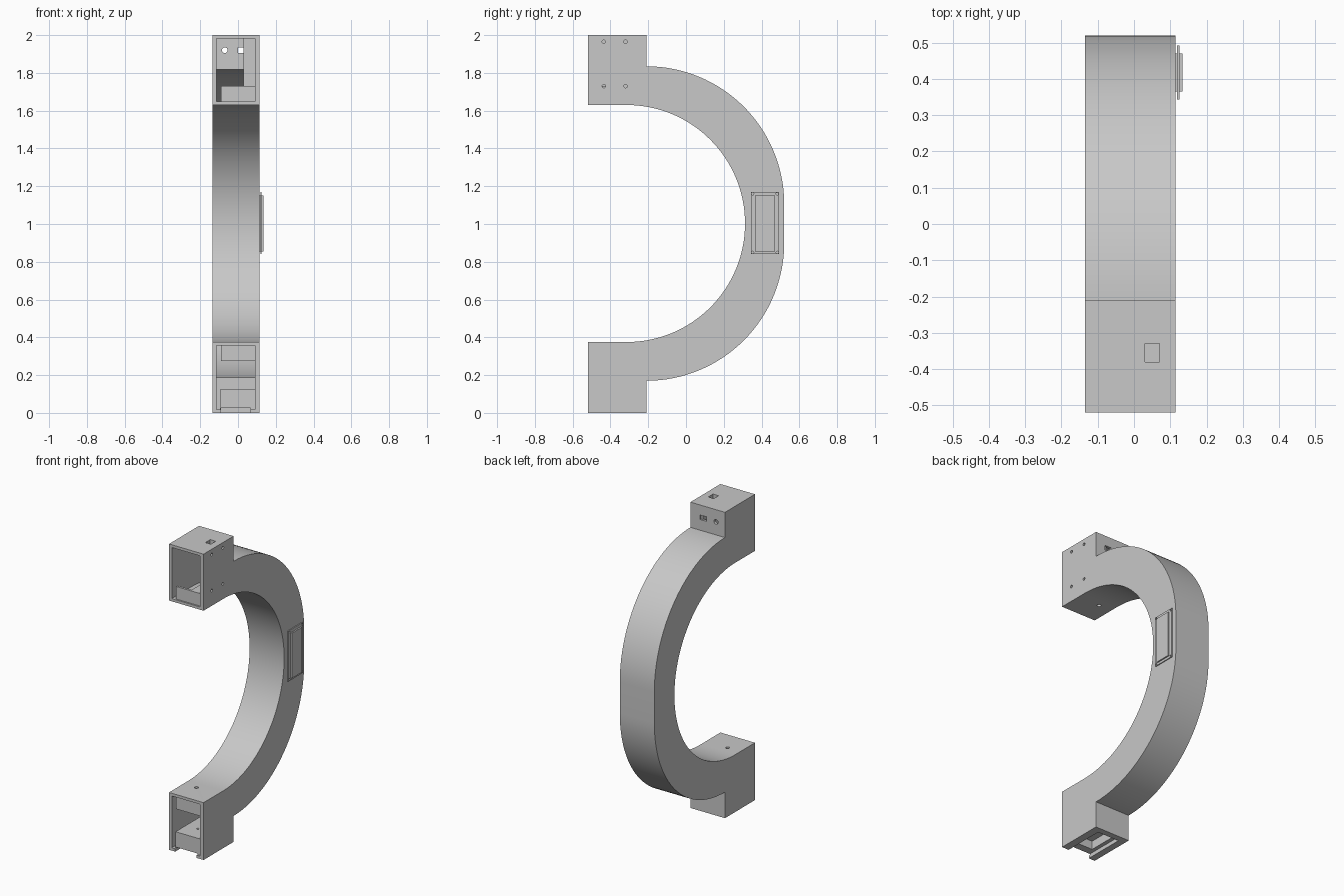
import bpy, bmesh, math
from mathutils import Matrix, Vector

old = bpy.data.objects.get("Cube")
if old:
    bpy.data.objects.remove(old, do_unlink=True)

grey = bpy.data.materials.new("light_grey")
grey.use_nodes = True
grey.diffuse_color = (0.58, 0.58, 0.58, 1)
grey.node_tree.nodes["Principled BSDF"].inputs["Base Color"].default_value = grey.diffuse_color


def finish(name, bm):
    bmesh.ops.recalc_face_normals(bm, faces=bm.faces)
    mesh = bpy.data.meshes.new(name)
    bm.to_mesh(mesh)
    bm.free()
    mesh.materials.append(grey)
    obj = bpy.data.objects.new(name, mesh)
    bpy.context.collection.objects.link(obj)
    return obj


def box(name, x, y, z):
    bm = bmesh.new()
    size = [b - a for a, b in (x, y, z)]
    mid = [(a + b) / 2 for a, b in (x, y, z)]
    bmesh.ops.create_cube(bm, size=1, matrix=Matrix.Translation(mid) @ Matrix.Diagonal((*size, 1)))
    return finish(name, bm)


def rod(name, centre, axis, radius, length):
    bm = bmesh.new()
    turn = Vector((0, 0, 1)).rotation_difference(Vector(axis)).to_matrix().to_4x4()
    bmesh.ops.create_cone(bm, cap_ends=True, segments=24, radius1=radius, radius2=radius,
                          depth=length, matrix=Matrix.Translation(centre) @ turn)
    return finish(name, bm)


def arc(cy, cz, r, start, end, steps):
    angles = [math.radians(start + (end - start) * i / steps) for i in range(steps + 1)]
    return [(cy + r * math.cos(a), cz + r * math.sin(a)) for a in angles]


def c_shape(name, x0, x1, wall=0.0):
    """C outline in the side plane, inset by the wall and open past the front."""
    front = -0.54 if wall else -0.52
    back = -0.21 - wall
    r_out, r_in = 0.73 - wall, 0.6275 + wall
    pts = [(front, wall), (back, wall)]
    if wall:
        pts.append((back, 0.17 + wall))
    pts += arc(-0.21, 0.90, r_out, -90, 0, 32)
    pts += arc(-0.21, 1.105, r_out, 0, 90, 32)
    if wall:
        pts.append((back, 1.835 - wall))
    pts += [(back, 2 - wall), (front, 2 - wall), (front, 1.63 + wall)]
    pts += arc(-0.315, 1.0025, r_in, 90, -90, 64)
    pts.append((front, 0.375 - wall))
    bm = bmesh.new()
    face = bm.faces.new([bm.verts.new((x0, y, z)) for y, z in pts])
    ext = bmesh.ops.extrude_face_region(bm, geom=[face])["geom"]
    bmesh.ops.translate(bm, vec=(x1 - x0, 0, 0), verts=[v for v in ext if isinstance(v, bmesh.types.BMVert)])
    return finish(name, bm)


def cut(targets, cutters):
    for target in targets:
        bpy.context.view_layer.objects.active = target
        for c in cutters:
            mod = target.modifiers.new("cut", "BOOLEAN")
            mod.operation, mod.solver, mod.object = "DIFFERENCE", "EXACT", c
            bpy.ops.object.modifier_apply(modifier=mod.name)
    for c in cutters:
        bpy.data.objects.remove(c, do_unlink=True)


# Hollow C-shaped arm with a block at each end
arm = c_shape("arm_shell", -0.135, 0.115)
cut([arm], [c_shape("cavity", -0.115, 0.09, 0.018)])

# Fittings inside the upper block
upright = box("upper_corner_box", (0.03, 0.10), (-0.42, -0.22), (1.725, 1.99))
box("upper_ledge", (0.012, 0.10), (-0.50, -0.25), (1.64, 1.73))
box("upper_front_lip", (-0.09, 0.10), (-0.51, -0.495), (1.64, 1.73))

# Fittings inside the lower block
deck = box("lower_deck", (-0.095, 0.10), (-0.51, -0.22), (0.012, 0.125))
box("lower_hanging_lip", (-0.09, 0.10), (-0.51, -0.495), (0.275, 0.365))
box("lower_hanging_ledge", (0.012, 0.10), (-0.50, -0.25), (0.275, 0.365))

# Socket in the top, slot and hole in the rear wall, cable holes
cut([arm, upright], [box("socket", (0.03, 0.07), (-0.38, -0.33), (1.92, 2.02))])
cut([arm], [box("rear_slot", (0.0, 0.045), (-0.25, -0.19), (1.905, 1.935)),
            rod("rear_hole", (-0.07, -0.22, 1.92), (0, 1, 0), 0.015, 0.06),
            rod("cable_hole_top", (-0.042, -0.37, 1.64), (0, 0, 1), 0.012, 0.05),
            rod("cable_hole_low", (-0.042, -0.37, 0.365), (0, 0, 1), 0.012, 0.05)])

# Screw holes in the left side of the upper block
cut([arm], [rod("screw_hole", (0.105, y, z), (1, 0, 0), 0.009, 0.05)
            for y in (-0.435, -0.32) for z in (1.73, 1.965)])

# Stepped recess under the lower block, open at the front
cut([arm, deck], [box("recess", (-0.09, 0.065), (-0.55, -0.25), (-0.02, 0.025)),
                  box("pocket", (-0.065, 0.04), (-0.46, -0.28), (-0.02, 0.08)),
                  rod("deck_hole", (-0.01, -0.40, 0.1), (0, 0, 1), 0.008, 0.1)])

# Display panel on the left side of the arm
box("display_back", (0.11, 0.121), (0.365, 0.47), (0.855, 1.15))
plate = box("display_plate", (0.119, 0.125), (0.343, 0.493), (0.84, 1.17))
cut([plate], [rod("plate_hole", (0.122, y, z), (1, 0, 0), 0.006, 0.03)
              for y in (0.353, 0.483) for z in (0.85, 1.16)])
box("display_screen", (0.124, 0.134), (0.365, 0.47), (0.855, 1.15))

# Smooth the curved walls and keep the edges crisp
bpy.ops.object.select_all(action="DESELECT")
arm.select_set(True)
bpy.context.view_layer.objects.active = arm
bpy.ops.object.shade_smooth_by_angle(angle=math.radians(25))
